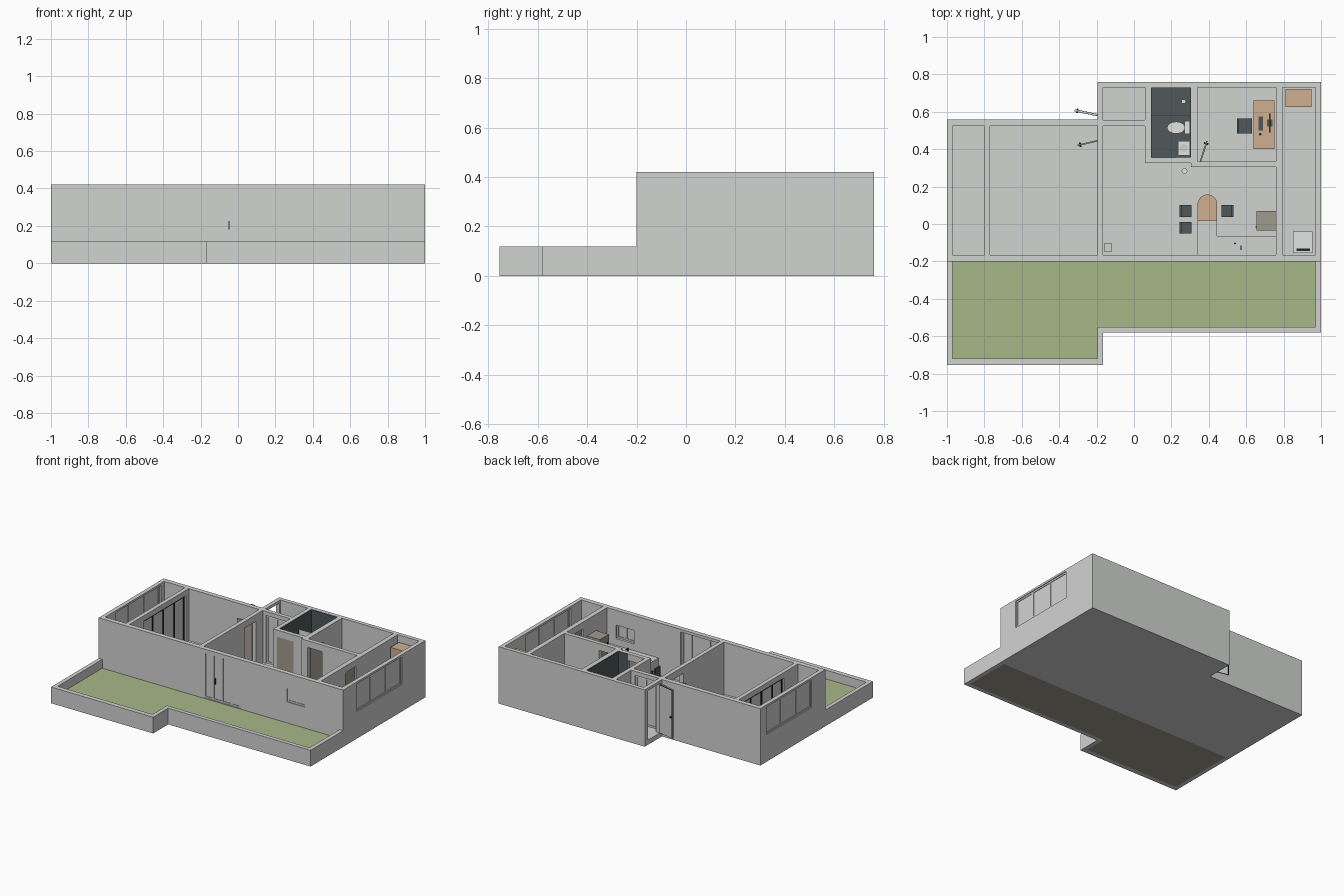
import bpy
import bmesh
import math
from mathutils import Matrix, Vector

cube = bpy.data.objects.get("Cube")
if cube:
    bpy.data.objects.remove(cube, do_unlink=True)

FLOOR, TOP, THICK, RAIL = .035, .42, .03, .12


def material(name, *rgb):
    linear = [(c / 255) ** 2.2 for c in rgb] + [1]
    mat = bpy.data.materials.new(name)
    mat.use_nodes = True
    mat.diffuse_color = linear
    mat.node_tree.nodes["Principled BSDF"].inputs["Base Color"].default_value = linear
    return mat


plaster = material("plaster grey", 208, 210, 208)
grass = material("grass green", 166, 183, 135)
taupe = material("taupe", 158, 154, 141)
wood = material("light wood", 205, 173, 141)
tile = material("dark slate", 80, 89, 90)
black = material("frame black", 40, 42, 46)
white = material("ceramic white", 226, 228, 226)


def finish(name, bm, mat):
    mesh = bpy.data.meshes.new(name)
    bmesh.ops.recalc_face_normals(bm, faces=bm.faces)
    bm.to_mesh(mesh)
    bm.free()
    mesh.materials.append(mat)
    obj = bpy.data.objects.new(name, mesh)
    bpy.context.collection.objects.link(obj)
    return obj


def boxes(name, mat, *items):
    """One object from boxes given as x, y and z ranges."""
    bm = bmesh.new()
    for x0, x1, y0, y1, z0, z1 in items:
        size = Matrix.Diagonal((x1 - x0, y1 - y0, z1 - z0, 1))
        mid = Vector((x0 + x1, y0 + y1, z0 + z1)) / 2
        bmesh.ops.create_cube(bm, size=1, matrix=Matrix.Translation(mid) @ size)
    return finish(name, bm, mat)


def along(axis, a, b, c0, c1, z0, z1):
    return (a, b, c0, c1, z0, z1) if axis == "x" else (c0, c1, a, b, z0, z1)


def wall(name, axis, c, a, b, openings=(), thick=THICK):
    """Straight wall split into piers, sills and lintels around openings."""
    parts, start = [], a
    for o0, o1, z0, z1 in openings:
        parts.append(along(axis, start, o0, c, c + thick, FLOOR, TOP))
        parts.append(along(axis, o0, o1, c, c + thick, z1, TOP))
        if z0 > FLOOR:
            parts.append(along(axis, o0, o1, c, c + thick, FLOOR, z0))
        start = o1
    parts.append(along(axis, start, b, c, c + thick, FLOOR, TOP))
    boxes(name, plaster, *parts)


def glazing(name, axis, c, opening, dividers, frame, bar=.006):
    """Framed panes filling an opening, centred on c."""
    a, b, z0, z1 = opening
    bars = [along(axis, p - bar, p + bar, c - bar, c + bar, z0, z1) for p in (a + bar, *dividers, b - bar)]
    bars += [along(axis, a, b, c - bar, c + bar, z, z + bar * 2) for z in (z0, z1 - bar * 2)]
    boxes(name + "_frame", frame, *bars)
    boxes(name + "_panes", plaster, along(axis, a, b, c - .002, c + .002, z0, z1))


def cylinder(name, mat, x, y, z0, z1, r, stretch=1, top=None):
    bm = bmesh.new()
    shape = Matrix.Translation((x, y, (z0 + z1) / 2)) @ Matrix.Diagonal((stretch, 1, 1, 1))
    bmesh.ops.create_cone(bm, cap_ends=True, segments=24, radius1=r, radius2=top or r, depth=z1 - z0, matrix=shape)
    for f in bm.faces:
        f.smooth = len(f.verts) == 4
    finish(name, bm, mat)


def leaf(name, mat, x, y, degrees, length, height, edge=None):
    """Door leaf swung open about its hinge."""
    parts = [boxes(name, mat, (0, length, -.004, .004, 0, height))]
    if edge:
        parts.append(boxes(name + "_edge", edge, (0, .006, -.006, .006, 0, height),
                           (length - .006, length, -.006, .006, 0, height),
                           (0, length, -.006, .006, height - .006, height)))
    parts.append(boxes(name + "_handle", black, (length - .02, length - .01, -.012, .012, .15, .16)))
    for obj in parts:
        obj.location = (x, y, FLOOR)
        obj.rotation_euler.z = math.radians(degrees)


# Base slab and garden
boxes("floor_slab", plaster, (-1, 1, -.2, .56, 0, FLOOR), (-.195, 1, .56, .76, 0, FLOOR))
boxes("garden_soil", taupe, (-.97, -.195, -.72, -.2, 0, .05), (-.195, .97, -.55, -.2, 0, .05))
boxes("lawn", grass, (-.97, -.195, -.72, -.2, .05, .055), (-.195, .97, -.55, -.2, .05, .055))
boxes("garden_wall", plaster,
      (-1, -.97, -.755, -.2, 0, RAIL), (-.97, -.165, -.755, -.72, 0, RAIL),
      (-.195, -.165, -.72, -.55, 0, RAIL), (-.165, .97, -.58, -.55, 0, RAIL),
      (.97, 1, -.58, -.2, 0, RAIL))

# Outer walls with their openings
side_window = (-.04, .485, .2, .405)
patio = (-.14, .16, .06, .4)
small_window = (.54, .69, .21, .31)
entry = (.585, .722, FLOOR, .4)
bedroom_door = (.31, .445, FLOOR, .37)
wall("front_wall", "x", -.2, -1, 1, [patio, small_window], .035)
wall("right_outer_wall", "y", .97, -.165, .76, [side_window])
wall("left_outer_wall", "y", -1, -.165, .56, [side_window])
wall("back_wall", "x", .73, -.195, .97)
wall("back_wall_bedroom", "x", .525, -.97, -.195, thick=.035)
wall("bedroom_entry_wall", "y", -.195, -.165, .73, [bedroom_door, entry])
for name, c in (("right_window", .988), ("left_window", -.988)):
    glazing(name, "y", c, side_window, (.13, .31), plaster)
glazing("patio_door", "x", -.19, patio, (-.065, .01, .085), plaster)
glazing("kitchen_window", "x", -.188, small_window, (.615,), plaster)
boxes("patio_handle", black, (-.052, -.046, -.2, -.194, .18, .225))

# Inner walls
balcony_door = (0, .49, FLOOR, .38)
hall_door = (-.14, .03, FLOOR, .39)
bath_door = (.09, .225, FLOOR, .37)
study_door = (.355, .475, FLOOR, .37)
service_door = (.12, .25, FLOOR, .37)
wall("balcony_wall", "y", -.8, -.165, .525, [balcony_door])
wall("hall_wall", "x", .525, -.165, .06, [hall_door])
wall("bath_left_wall", "y", .06, .325, .73)
wall("bath_front_wall", "x", .325, .09, .305, [bath_door])
wall("bath_study_wall", "y", .305, .305, .73, thick=.035)
wall("study_front_wall", "x", .305, .34, .76, [study_door])
wall("service_wall", "y", .76, -.165, .73, [service_door], .035)
glazing("balcony_door", "y", -.785, balcony_door, (.12, .245, .37), black)
glazing("hall_screen", "x", .54, hall_door, (-.055,), white)
boxes("bath_door", taupe, along("x", *bath_door[:2], .328, .338, *bath_door[2:]))
boxes("service_door", taupe, along("y", *service_door[:2], .772, .782, *service_door[2:]))
leaf("bedroom_door", taupe, -.195, .445, 193, .11, .33)
leaf("study_door", taupe, .355, .335, 72, .115, .33)
leaf("entry_door", plaster, -.195, .582, 168, .125, .36, black)

# Bathroom tiles and fittings
boxes("bath_tiles", tile, (.09, .305, .355, .73, FLOOR, .04),
      (.09, .094, .355, .73, FLOOR, .418), (.301, .305, .355, .73, FLOOR, .418),
      (.09, .305, .726, .73, FLOOR, .418), (.225, .305, .355, .359, FLOOR, .418))
boxes("shower_screen", white, (.094, .301, .578, .582, .04, .33))
boxes("toilet_tank", white, (.27, .3, .48, .55, .04, .15))
cylinder("toilet_bowl", white, .225, .515, .04, .1, .022, 1.5, .032)
boxes("basin_cabinet", white, (.235, .3, .365, .445, .04, .15))
cylinder("basin", plaster, .265, .405, .15, .153, .022)
cylinder("shower_head", white, .265, .655, .32, .326, .012)
boxes("shower_pipe", white, (.265, .301, .652, .658, .326, .332))


# Dining and desk chairs
def chair(name, x, y, degrees, w=.032):
    legs = [(sx - .004, sx + .004, sy - .004, sy + .004, 0, .065)
            for sx in (-w + .005, w - .005) for sy in (-w + .005, w - .005)]
    obj = boxes(name, tile, (-w, w, -w, w, .065, .077), (-w, -w + .01, -w, w, .077, .135), *legs)
    obj.location = (x, y, FLOOR)
    obj.rotation_euler.z = math.radians(degrees)


chair("dining_chair_1", .275, .07, 0)
chair("dining_chair_2", .275, -.02, 0)
chair("dining_chair_3", .5, .07, 180)
chair("desk_chair", .59, .525, 0, .04)

# Dining table with a rounded end
bm = bmesh.new()
arc = [(.3925 + .0525 * math.cos(t * math.pi / 16), .105 + .0525 * math.sin(t * math.pi / 16)) for t in range(17)]
face = bm.faces.new([bm.verts.new((x, y, .135)) for x, y in [(.34, .02), (.445, .02), *arc]])
lift = bmesh.ops.extrude_face_region(bm, geom=[face])["geom"]
bmesh.ops.translate(bm, vec=(0, 0, .012), verts=[v for v in lift if isinstance(v, bmesh.types.BMVert)])
finish("dining_table", bm, wood)
cylinder("table_leg", wood, .3925, .11, FLOOR, .135, .01)

# Kitchen
boxes("kitchen_counter", plaster, (.34, .76, -.165, -.065, FLOOR, .16), (.34, .445, -.065, .02, FLOOR, .16))
boxes("hob", plaster, (.355, .44, -.105, -.02, .16, .164))
boxes("tap", black, (.57, .576, -.14, -.115, .175, .18), (.57, .576, -.14, -.134, .16, .18))
cylinder("sink_drain", black, .54, -.105, .16, .163, .005)
boxes("fridge", taupe, (.655, .76, -.035, .07, FLOOR, .3))
boxes("fridge_handle", black, (.65, .655, -.02, -.014, .12, .25))
cylinder("waste_bin", white, .27, .283, FLOOR, .1, .015)
boxes("shoe_box", plaster, (-.158, -.12, -.15, -.102, FLOOR, .1))

# Study desk and computer
boxes("desk", wood, (.64, .75, .4, .66, .135, .147),
      (.645, .745, .4, .41, FLOOR, .135), (.645, .745, .65, .66, FLOOR, .135))
boxes("monitor", tile, (.722, .73, .49, .59, .165, .235),
      (.71, .74, .52, .56, .147, .151), (.722, .73, .535, .545, .151, .165))
boxes("keyboard", tile, (.665, .69, .5, .575, .147, .151))
cylinder("mouse", black, .675, .48, .147, .152, .007)

# Service balcony
boxes("wardrobe", wood, (.81, .95, .625, .722, FLOOR, .37))
boxes("washer", white, (.85, .955, -.155, -.04, FLOOR, .165))
boxes("washer_panel", black, (.87, .94, -.145, -.132, .165, .17))
